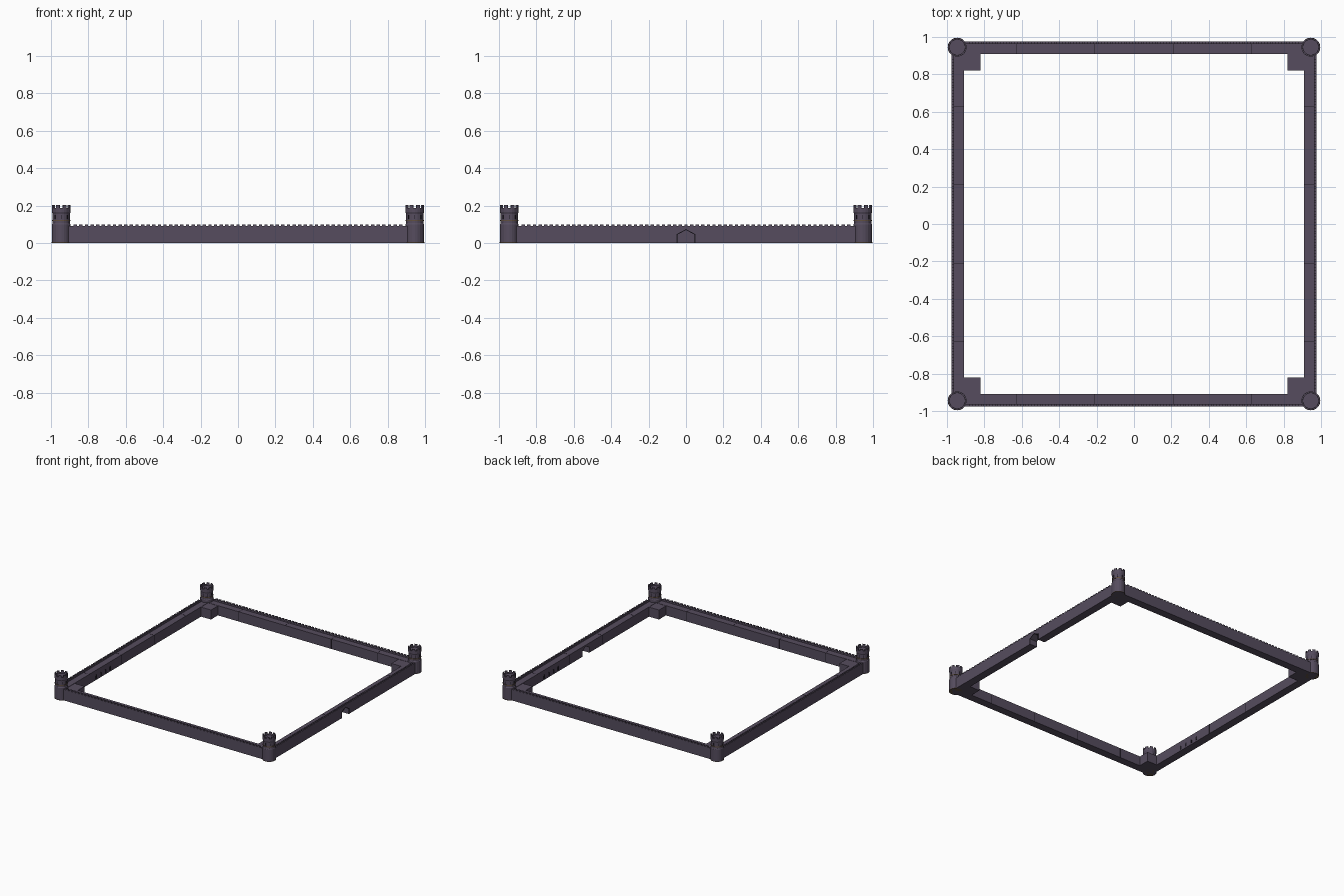
import bpy, bmesh, math
from mathutils import Matrix

cube = bpy.data.objects.get("Cube")
if cube:
    bpy.data.objects.remove(cube, do_unlink=True)


def material(name, color):
    m = bpy.data.materials.new(name)
    m.use_nodes = True
    m.diffuse_color = (*color, 1)
    m.node_tree.nodes["Principled BSDF"].inputs["Base Color"].default_value = (*color, 1)
    return m


STONE = material("purple grey stone", (0.092, 0.073, 0.112))
TRIM = material("brown trim", (0.12, 0.08, 0.05))
DARK = material("dark opening", (0.012, 0.01, 0.016))

CORNER = 0.945             # tower centre distance
OUT, IN = -0.975, -0.91    # outer and inner wall faces
WALK, PARAPET, TOP = 0.08, 0.09, 0.1
GATE = [(-0.045, 0), (-0.045, 0.045), (0, 0.07), (0.045, 0.045), (0.045, 0)]


def finish(name, bm, mat, turn=0, loc=(0, 0, 0)):
    bmesh.ops.recalc_face_normals(bm, faces=bm.faces)
    me = bpy.data.meshes.new(name)
    bm.to_mesh(me)
    bm.free()
    me.materials.append(mat)
    ob = bpy.data.objects.new(name, me)
    ob.location = loc
    ob.rotation_euler.z = turn * math.pi / 2
    bpy.context.collection.objects.link(ob)
    return ob


def add_box(bm, lo, hi):
    size = [b - a for a, b in zip(lo, hi)]
    mid = [(a + b) / 2 for a, b in zip(lo, hi)]
    bmesh.ops.create_cube(bm, size=1, matrix=Matrix.Translation(mid) @ Matrix.Diagonal((*size, 1)))


def add_prism(bm, outline, y0, y1):
    """Extrude an outline of (x, z) points from y0 to y1."""
    face = bm.faces.new([bm.verts.new((x, y0, z)) for x, z in outline])
    new = bmesh.ops.extrude_face_region(bm, geom=[face])["geom"]
    bmesh.ops.translate(bm, vec=(0, y1 - y0, 0),
                        verts=[v for v in new if isinstance(v, bmesh.types.BMVert)])


def add_lathe(bm, profile, sides=20):
    """Spin a closed profile of (radius, z) points that starts and ends on the axis."""
    rings = []
    for r, z in profile:
        rings.append([bm.verts.new((r * math.cos(2 * math.pi * i / sides),
                                    r * math.sin(2 * math.pi * i / sides), z)) for i in range(sides)])
    for a, b in zip(rings, rings[1:]):
        for i in range(sides):
            j = (i + 1) % sides
            bm.faces.new((a[i], a[j], b[j], b[i]))
    bm.faces.new(rings[0])
    bm.faces.new(rings[-1])


# Walls: each is built as the front one, then turned into place
for turn, side in enumerate(["front", "left", "back", "right"]):
    gated = side == "left"
    bm = bmesh.new()
    outline = [(-CORNER, 0)] + (GATE if gated else []) + [(CORNER, 0), (CORNER, WALK), (-CORNER, WALK)]
    add_prism(bm, outline, OUT, IN)
    finish(side + "_wall", bm, STONE, turn)

    # Parapet with small merlons on the outer edge
    bm = bmesh.new()
    add_box(bm, (-CORNER, OUT, WALK), (CORNER, OUT + 0.012, PARAPET))
    pitch = 0.03
    for i in range(-29, 30):
        x = i * pitch
        add_box(bm, (x - 0.009, OUT, PARAPET), (x + 0.009, OUT + 0.012, TOP))
    finish(side + "_parapet", bm, STONE, turn)

    # Narrow seams between wall sections
    bm = bmesh.new()
    for x in (-0.63, -0.21, 0.21, 0.63):
        add_box(bm, (x - 0.001, OUT + 0.012, WALK), (x + 0.001, IN, WALK + 0.001))
        add_box(bm, (x - 0.001, IN, 0), (x + 0.001, IN + 0.001, WALK))
    finish(side + "_wall_seams", bm, DARK, turn)

    # Small doorways on the courtyard face of the side walls
    if side in ("left", "right"):
        bm = bmesh.new()
        for x in (0.36, 0.42, 0.48, 0.54):
            add_prism(bm, [(x - 0.008, 0.01), (x + 0.008, 0.01), (x + 0.008, 0.035),
                           (x, 0.045), (x - 0.008, 0.035)], IN, IN + 0.002)
        finish(side + "_wall_doorways", bm, DARK, turn)

    # Solid block in the courtyard corner
    bm = bmesh.new()
    add_box(bm, (-0.915, -0.915, 0), (-0.82, -0.82, WALK - 0.002))
    finish(side + "_corner_platform", bm, STONE, turn)

# Pointed frame around the gate
bm = bmesh.new()
wide = [(x * 1.1, z * 1.06) for x, z in GATE]
for a, b, c, d in zip(GATE, GATE[1:], wide[1:], wide):
    add_prism(bm, [a, b, c, d], OUT - 0.002, OUT)
finish("gate_frame", bm, DARK, 1)

# Corner towers
BODY = [(0.05, 0), (0.05, 0.1), (0.046, 0.106), (0.046, 0.155),
        (0.05, 0.165), (0.05, 0.188), (0.041, 0.188), (0.041, 0.178)]
for sx, sy, name in [(-1, -1, "front_right"), (1, -1, "front_left"),
                     (-1, 1, "back_right"), (1, 1, "back_left")]:
    place = (sx * CORNER, sy * CORNER, 0)
    bm = bmesh.new()
    add_lathe(bm, BODY)
    finish(name + "_tower", bm, STONE, loc=place)

    # Ring of merlons on the crown
    bm = bmesh.new()
    for k in range(8):
        start = len(bm.verts)
        add_box(bm, (0.041, -0.011, 0.186), (0.0495, 0.011, 0.202))
        bm.verts.ensure_lookup_table()
        bmesh.ops.rotate(bm, verts=bm.verts[start:], cent=(0, 0, 0),
                         matrix=Matrix.Rotation((k + 0.5) * math.pi / 4, 3, "Z"))
    finish(name + "_tower_merlons", bm, STONE, loc=place)

    # Brown bands round the foot and the middle
    bm = bmesh.new()
    for r, z0, z1 in [(0.051, 0, 0.004), (0.049, 0.118, 0.124)]:
        add_lathe(bm, [(r, z0), (r, z1)])
    finish(name + "_tower_bands", bm, TRIM, loc=place)

    # Arrow slits round the upper storey
    bm = bmesh.new()
    for k in range(8):
        start = len(bm.verts)
        add_box(bm, (0.044, -0.002, 0.128), (0.0475, 0.002, 0.15))
        bm.verts.ensure_lookup_table()
        bmesh.ops.rotate(bm, verts=bm.verts[start:], cent=(0, 0, 0),
                         matrix=Matrix.Rotation(k * math.pi / 4, 3, "Z"))
    finish(name + "_tower_arrow_slits", bm, DARK, loc=place)
